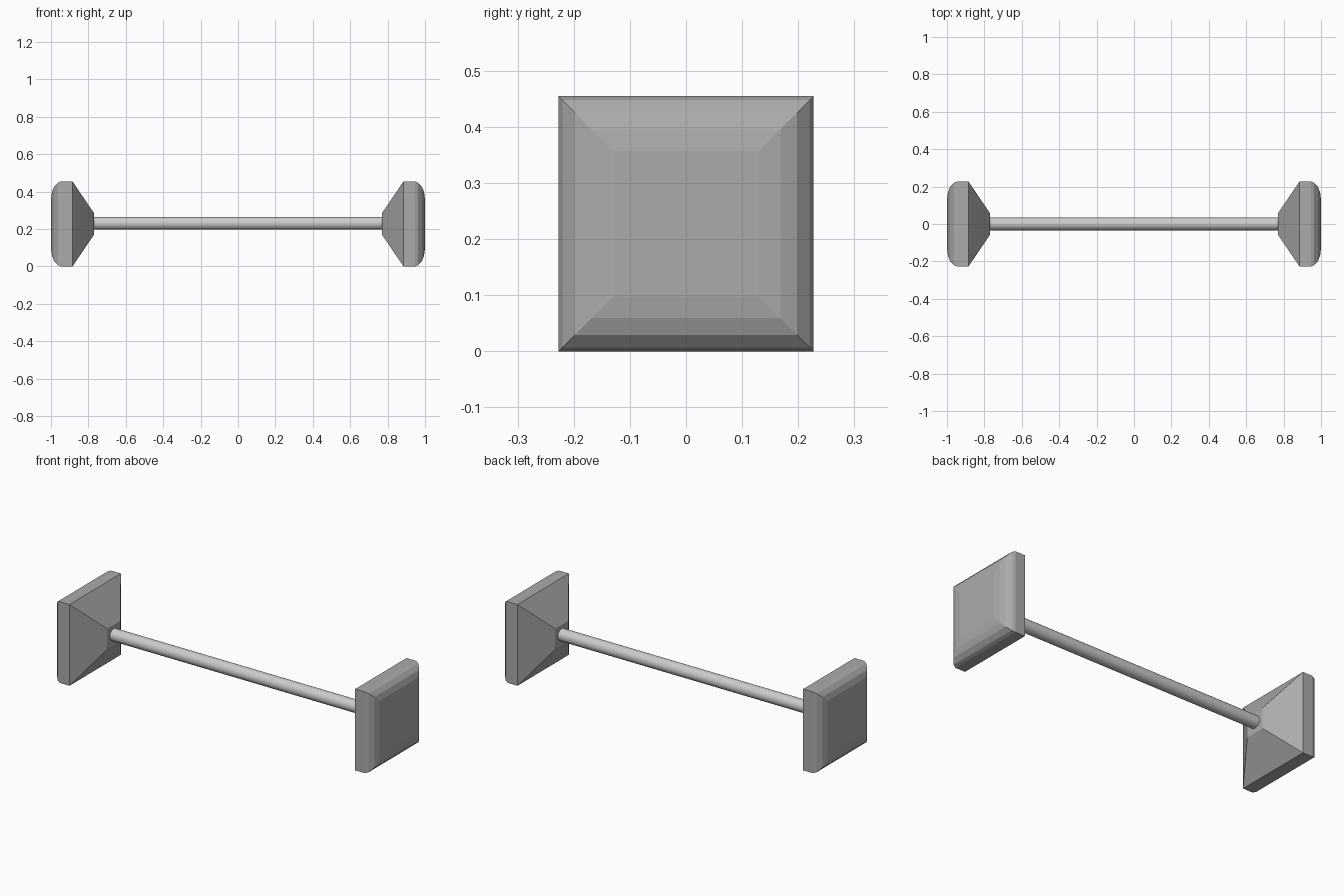
import bpy, bmesh, math

if "Cube" in bpy.data.objects:
    bpy.data.objects.remove(bpy.data.objects["Cube"])

CZ = 0.2275  # height of the centre axis

dark = bpy.data.materials.new("dark_grey")
dark.diffuse_color = (0.41, 0.41, 0.41, 1)
dark.use_nodes = True
dark.node_tree.nodes["Principled BSDF"].inputs["Base Color"].default_value = dark.diffuse_color

# (x, half width) of each square section, from handle side to outer face
PROFILE = [(0.77, 0.058), (0.885, 0.2275), (0.945, 0.2275), (0.963, 0.2205),
           (0.984, 0.198), (0.995, 0.168), (1.0, 0.13)]


def make_weight(name, side):
    bm = bmesh.new()
    rings = [[bm.verts.new((side * x, sy * h, CZ + sz * h))
              for sy, sz in ((-1, -1), (1, -1), (1, 1), (-1, 1))]
             for x, h in PROFILE]
    for a, b in zip(rings, rings[1:]):
        for i in range(4):
            j = (i + 1) % 4
            bm.faces.new((a[i], a[j], b[j], b[i]))
    bm.faces.new(rings[0])
    bm.faces.new(rings[-1])
    bmesh.ops.recalc_face_normals(bm, faces=bm.faces)
    mesh = bpy.data.meshes.new(name)
    bm.to_mesh(mesh)
    bm.free()
    mesh.materials.append(dark)
    obj = bpy.data.objects.new(name, mesh)
    bpy.context.collection.objects.link(obj)


# Square flat-faced weights at both ends
make_weight("left_weight", -1)
make_weight("right_weight", 1)

# Smooth round bar
bpy.ops.mesh.primitive_cylinder_add(vertices=32, radius=0.034, depth=1.56,
                                    location=(0, 0, CZ + 0.003),
                                    rotation=(0, math.pi / 2, 0))
bar = bpy.context.object
bar.name = "bar"
bpy.ops.object.shade_smooth_by_angle(angle=math.radians(30))
